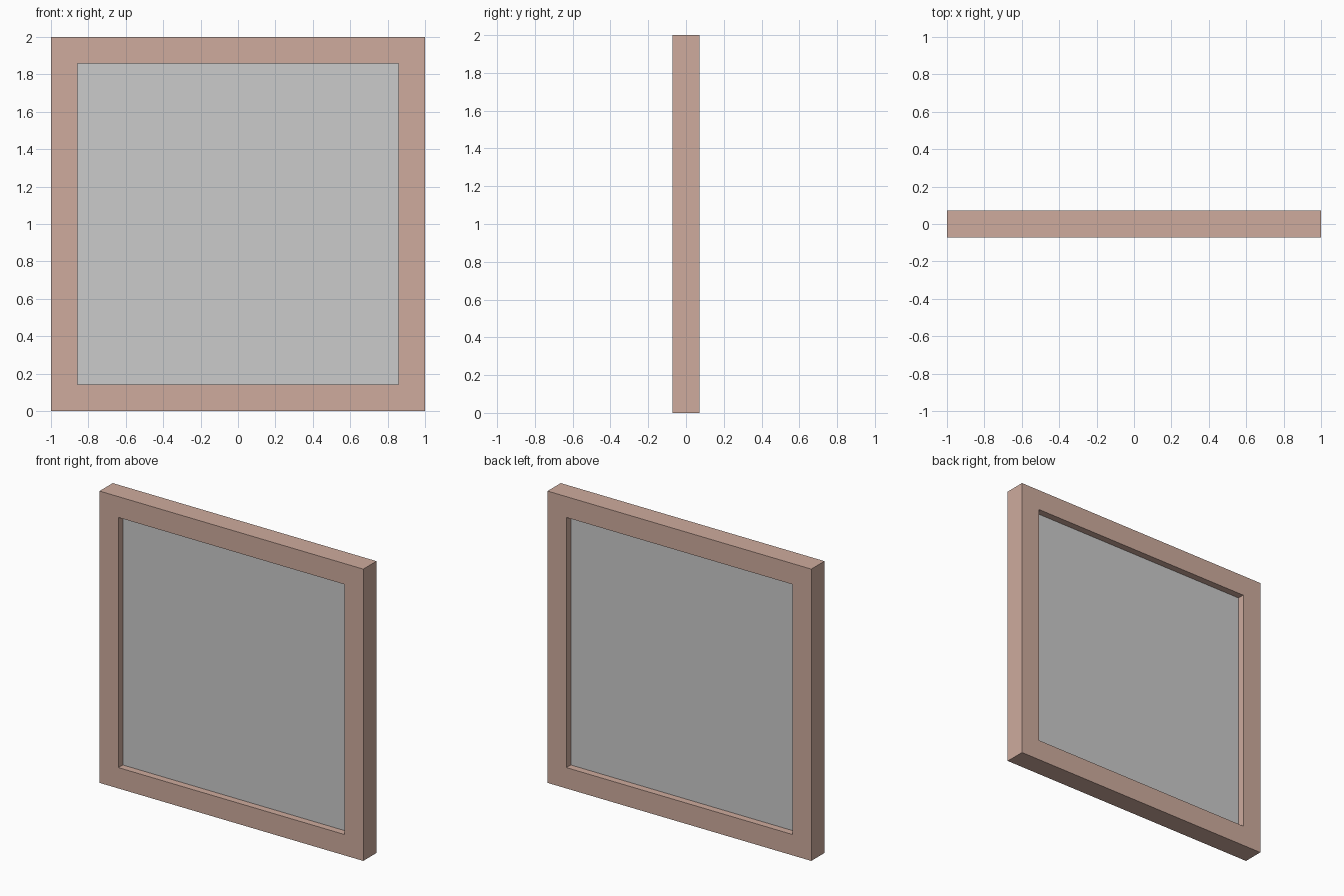
import bpy
import bmesh

if "Cube" in bpy.data.objects:
    bpy.data.objects.remove(bpy.data.objects["Cube"])

HALF = 1.0            # half of the outer size
BAR = 1 / 7           # frame bar width and depth
PANE = BAR / 3        # pane thickness
CENTRE_Z = 1.0


def add_object(name, bm, material=None):
    bmesh.ops.recalc_face_normals(bm, faces=bm.faces)
    mesh = bpy.data.meshes.new(name)
    bm.to_mesh(mesh)
    bm.free()
    obj = bpy.data.objects.new(name, mesh)
    obj.location.z = CENTRE_Z
    bpy.context.collection.objects.link(obj)
    if material:
        mesh.materials.append(material)
    return obj


wood = bpy.data.materials.new("brown_wood")
wood.diffuse_color = (0.62, 0.41, 0.34, 1)
wood.use_nodes = True
wood.node_tree.nodes["Principled BSDF"].inputs["Base Color"].default_value = wood.diffuse_color

# Square frame: a square bar section carried round four mitred corners
bm = bmesh.new()
inner, d = HALF - BAR, BAR / 2
section = [(HALF, -d), (HALF, d), (inner, d), (inner, -d)]
corners = [(-1, -1), (1, -1), (1, 1), (-1, 1)]
rings = [[bm.verts.new((sx * r, y, sz * r)) for r, y in section] for sx, sz in corners]
for i in range(4):
    a, b = rings[i], rings[(i + 1) % 4]
    for j in range(4):
        k = (j + 1) % 4
        bm.faces.new((a[j], a[k], b[k], b[j]))
add_object("window_frame", bm, wood)

# Pane: a thin slab set midway in the frame depth
bm = bmesh.new()
bmesh.ops.create_cube(bm, size=1)
bmesh.ops.scale(bm, vec=(2 * inner, PANE, 2 * inner), verts=bm.verts)
add_object("window_pane", bm)
